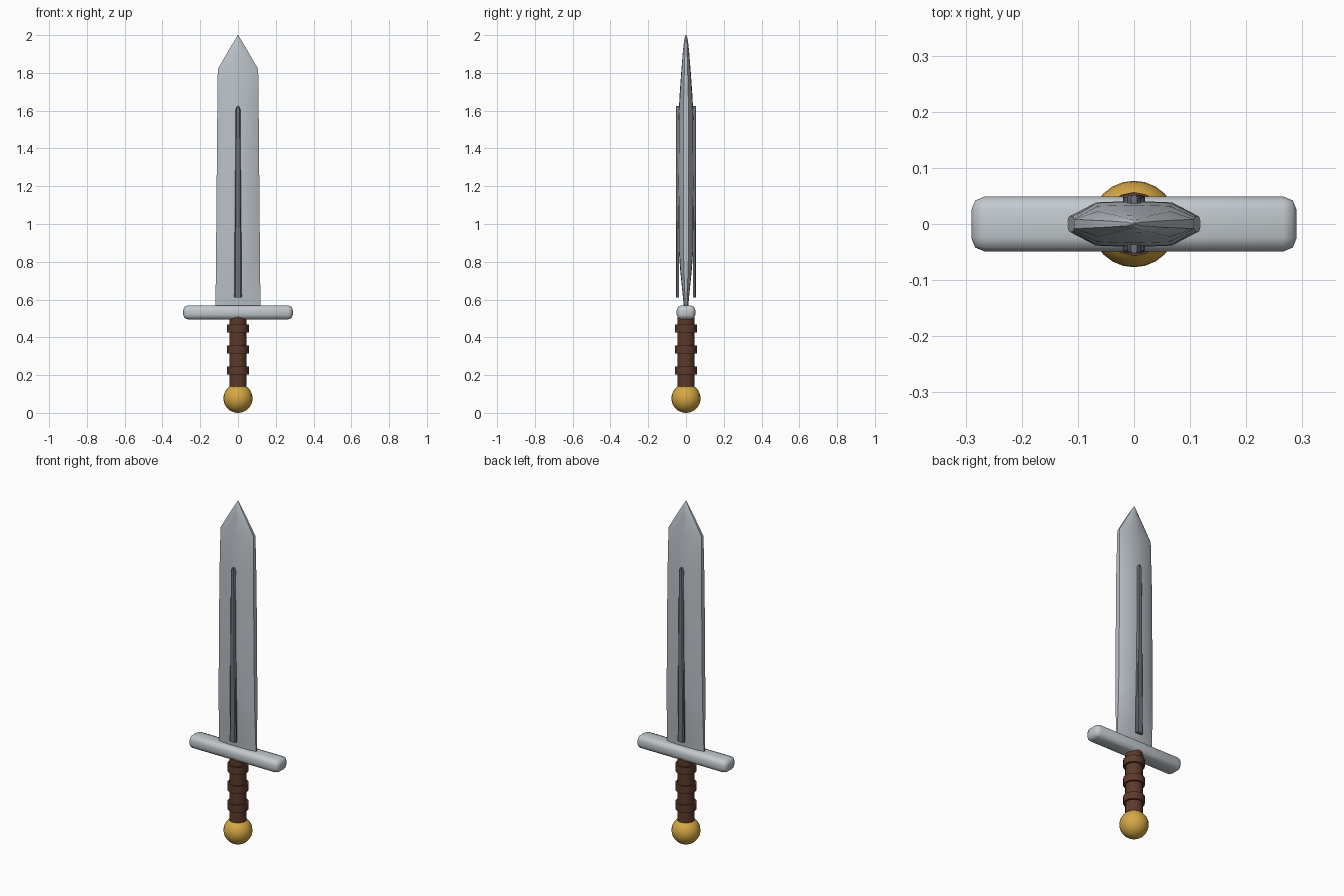
import bpy, bmesh, math

if "Cube" in bpy.data.objects:
    bpy.data.objects.remove(bpy.data.objects["Cube"])


def material(name, rgb):
    m = bpy.data.materials.new(name)
    m.diffuse_color = (*rgb, 1)
    m.use_nodes = True
    m.node_tree.nodes["Principled BSDF"].inputs["Base Color"].default_value = m.diffuse_color
    return m


STEEL = material("steel", (0.50, 0.54, 0.58))
GUARD_STEEL = material("guard steel", (0.54, 0.58, 0.61))
DARK = material("dark steel", (0.16, 0.17, 0.20))
LEATHER = material("brown leather", (0.11, 0.042, 0.024))
GOLD = material("gold", (0.68, 0.39, 0.06))


def finish(ob, name, mat, bevel=0, segments=2, angle=35):
    ob.name = name
    ob.data.materials.append(mat)
    bpy.ops.object.select_all(action='DESELECT')
    ob.select_set(True)
    bpy.context.view_layer.objects.active = ob
    if bevel:
        b = ob.modifiers.new("Bevel", 'BEVEL')
        b.width, b.segments = bevel, segments
        bpy.ops.object.modifier_apply(modifier="Bevel")
    bpy.ops.object.shade_smooth_by_angle(angle=math.radians(angle))
    return ob


def loft(name, rings, mat):
    """Skin a stack of equal-length rings and cap both ends."""
    bm = bmesh.new()
    loops = [[bm.verts.new(p) for p in r] for r in rings]
    n = len(rings[0])
    for a, b in zip(loops, loops[1:]):
        for i in range(n):
            j = (i + 1) % n
            bm.faces.new((a[i], a[j], b[j], b[i]))
    bm.faces.new(loops[0])
    bm.faces.new(loops[-1])
    bmesh.ops.recalc_face_normals(bm, faces=bm.faces)
    me = bpy.data.meshes.new(name)
    bm.to_mesh(me)
    bm.free()
    ob = bpy.data.objects.new(name, me)
    bpy.context.collection.objects.link(ob)
    return ob


# blade: height, half width, half thickness
def blade_ring(z, w, t):
    half = [(w, -0.35 * t), (w, 0.35 * t), (0.6 * w, t * 0.94), (0, t)]
    half += [(-x, y) for x, y in half[2::-1]]
    half += [(-0.6 * w, -t * 0.94), (0, -t), (0.6 * w, -t * 0.94)]
    half[6] = (-w, -0.35 * t)
    return [(x, y, z) for x, y in half]


sections = [(0.56, 0.119, 0.011), (0.66, 0.118, 0.021), (0.76, 0.117, 0.031),
            (0.86, 0.116, 0.038), (1.2, 0.113, 0.041), (1.55, 0.110, 0.040),
            (1.68, 0.108, 0.034), (1.82, 0.107, 0.024), (1.92, 0.049, 0.016),
            (1.98, 0.013, 0.009), (2.0, 0.001, 0.002)]
finish(loft("blade", [blade_ring(*s) for s in sections], STEEL), "blade", STEEL)

# raised centre strips on both faces
for side, label in ((-1, "front"), (1, "back")):
    rings = []
    for z, w in ((0.61, 0.02), (1.605, 0.012), (1.625, 0.005)):
        rings.append([(-w, side * 0.036, z), (w, side * 0.036, z),
                      (w, side * 0.048, z), (w * 0.7, side * 0.052, z),
                      (-w * 0.7, side * 0.052, z), (-w, side * 0.048, z)])
    finish(loft("strip", rings, DARK), label + "_blade_strip", DARK)

# crossguard
bpy.ops.mesh.primitive_cube_add(size=1, location=(0, 0, 0.532))
guard = bpy.context.object
guard.scale = (0.58, 0.098, 0.074)
bpy.ops.object.transform_apply(scale=True)
finish(guard, "crossguard", GUARD_STEEL, bevel=0.024, segments=2, angle=50)


def cylinder(name, r, z0, z1, bevel):
    bpy.ops.mesh.primitive_cylinder_add(vertices=16, radius=r, depth=z1 - z0,
                                        location=(0, 0, (z0 + z1) / 2))
    finish(bpy.context.object, name, LEATHER)


# grip and its leather bands
cylinder("grip", 0.046, 0.12, 0.51, 0)
for i, z in enumerate((0.225, 0.336, 0.447)):
    cylinder("grip_band_%d" % (i + 1), 0.057, z - 0.021, z + 0.021, 0)

# pommel
bpy.ops.mesh.primitive_uv_sphere_add(segments=24, ring_count=16, radius=0.077,
                                     location=(0, 0, 0.077))
finish(bpy.context.object, "pommel", GOLD)
